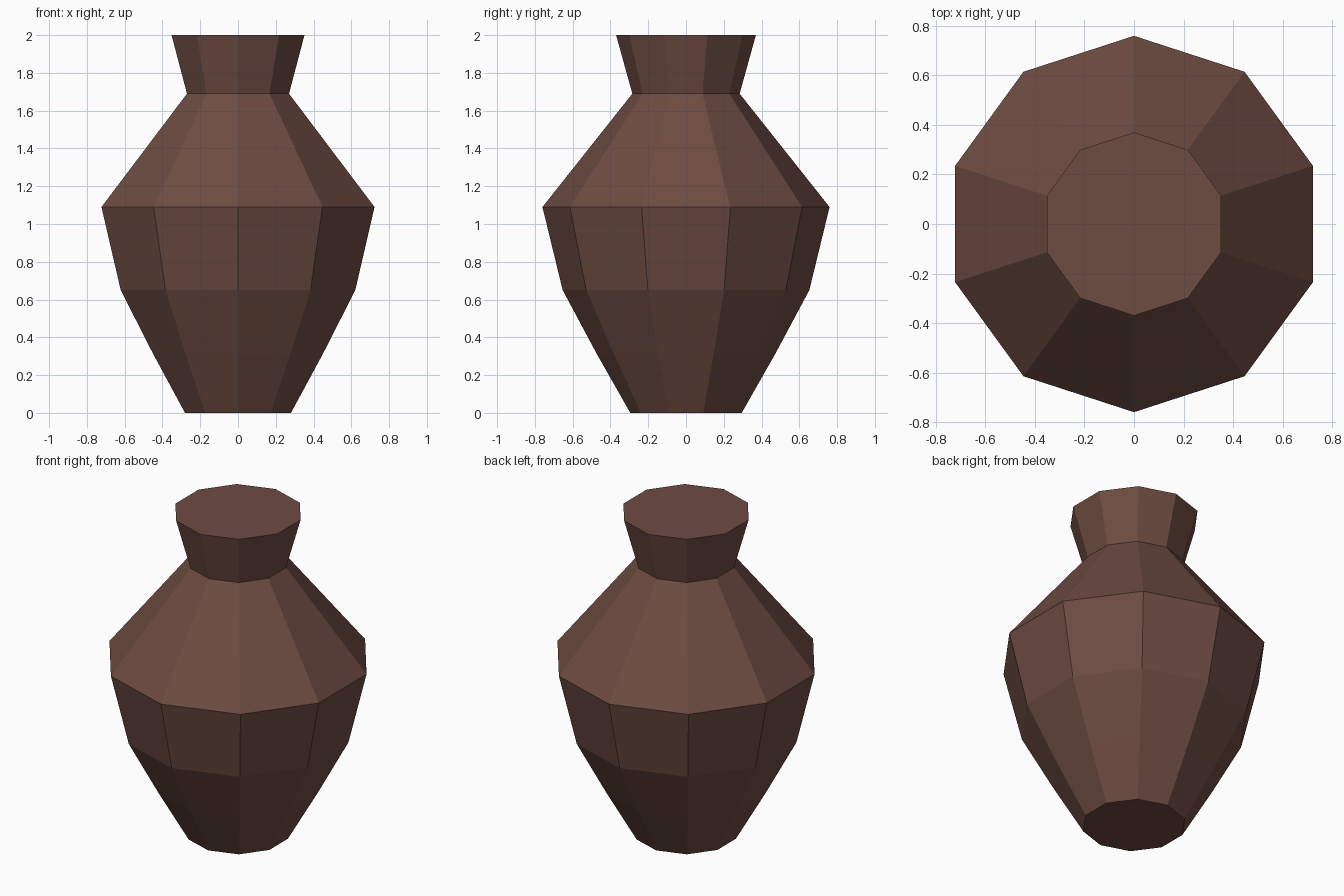
import bpy, bmesh, math

if "Cube" in bpy.data.objects:
    bpy.data.objects.remove(bpy.data.objects["Cube"])

SIDES = 10
# radius, height: from the foot to the lip
PROFILE = [(0.295, 0.0), (0.474, 0.315), (0.653, 0.65),
           (0.76, 1.09), (0.284, 1.69), (0.37, 2.0)]

clay = bpy.data.materials.new("brown clay")
clay.diffuse_color = (0.153, 0.0723, 0.0529, 1)
clay.use_nodes = True
clay.node_tree.nodes["Principled BSDF"].inputs["Base Color"].default_value = clay.diffuse_color

# Vase body: stacked ten-sided rings, a corner pointing along y
bm = bmesh.new()
rings = []
for r, z in PROFILE:
    angles = [math.pi / 2 + 2 * math.pi * i / SIDES for i in range(SIDES)]
    rings.append([bm.verts.new((r * math.cos(a), r * math.sin(a), z)) for a in angles])
for low, high in zip(rings, rings[1:]):
    for i in range(SIDES):
        j = (i + 1) % SIDES
        bm.faces.new((low[i], low[j], high[j], high[i]))

# Flat foot and flat closed mouth
bm.faces.new(rings[0][::-1])
bm.faces.new(rings[-1])

mesh = bpy.data.meshes.new("vase")
bm.to_mesh(mesh)
bm.free()
mesh.materials.append(clay)
vase = bpy.data.objects.new("vase", mesh)
bpy.context.collection.objects.link(vase)
